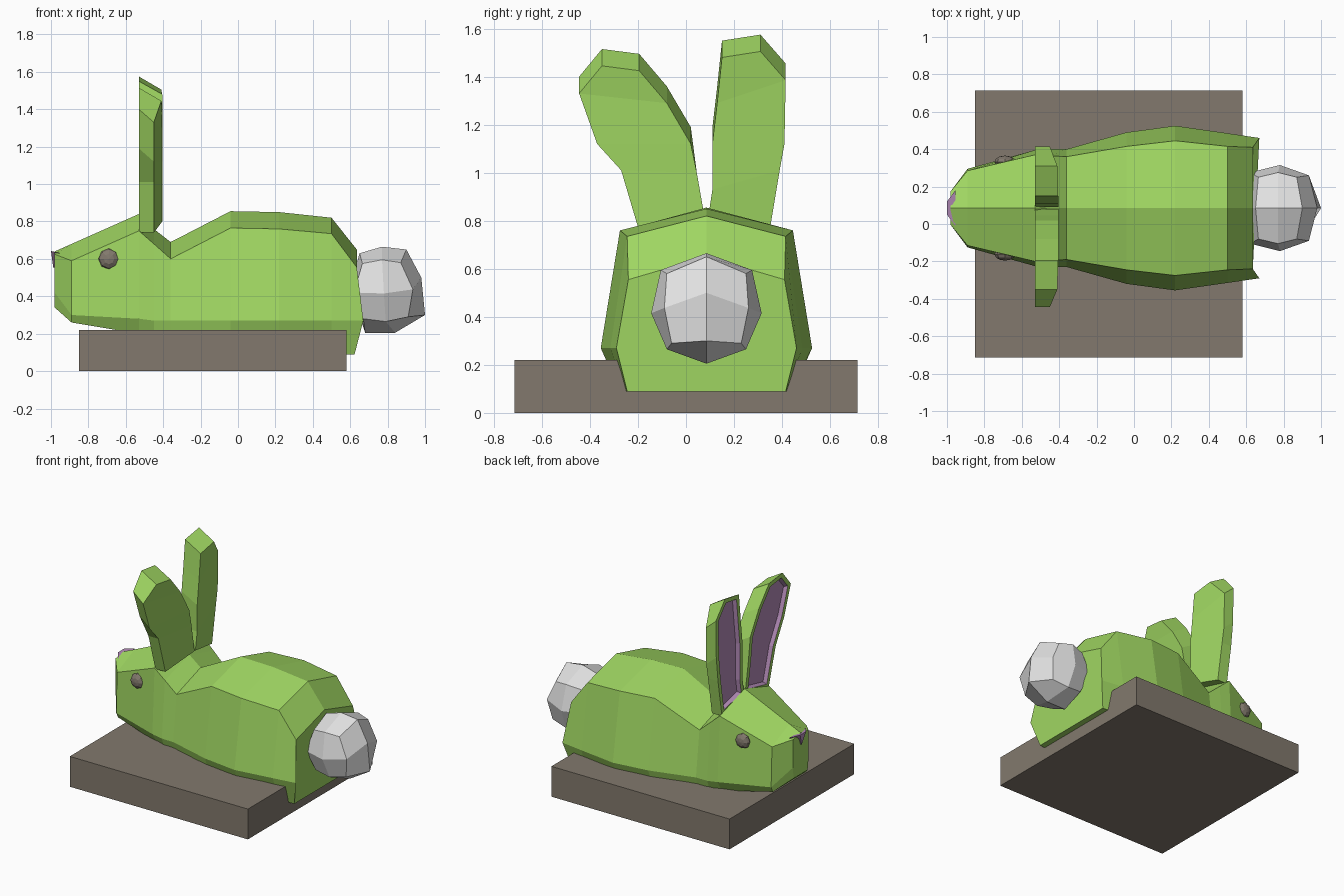
import bpy, bmesh
from mathutils import Vector, Matrix

cube = bpy.data.objects.get("Cube")
if cube:
    bpy.data.objects.remove(cube, do_unlink=True)

MID = 0.085  # the rabbit's own centre line in y


def material(name, rgb):
    lin = [((c / 255 + 0.055) / 1.055) ** 2.4 for c in rgb] + [1]
    m = bpy.data.materials.new(name)
    m.use_nodes = True
    m.diffuse_color = lin
    bsdf = next(n for n in m.node_tree.nodes if n.type == 'BSDF_PRINCIPLED')
    bsdf.inputs["Base Color"].default_value = lin
    return m


green = material("leaf green", (160, 215, 98))
stone = material("warm grey", (130, 121, 109))
white = material("soft white", (226, 226, 226))
mauve = material("mauve", (178, 138, 182))


def finish(name, bm, *mats):
    bmesh.ops.recalc_face_normals(bm, faces=bm.faces)
    me = bpy.data.meshes.new(name)
    bm.to_mesh(me)
    bm.free()
    for m in mats:
        me.materials.append(m)
    ob = bpy.data.objects.new(name, me)
    bpy.context.collection.objects.link(ob)
    return ob


def loft(bm, rings, caps=True):
    """Bridge closed rings of equal length with quads."""
    rows = [[bm.verts.new(p) for p in r] for r in rings]
    n = len(rows[0])
    for a, b in zip(rows, rows[1:]):
        for i in range(n):
            j = (i + 1) % n
            bm.faces.new((a[i], a[j], b[j], b[i]))
    if caps:
        bm.faces.new(rows[0])
        bm.faces.new(rows[-1])
    return rows


# Base slab
bm = bmesh.new()
bmesh.ops.create_cube(bm, size=1, matrix=Matrix.Translation((-0.135, 0, 0.11))
                      @ Matrix.Diagonal((1.43, 1.43, 0.22, 1)))
finish("base_slab", bm, stone)

# Body: x, ridge z, shoulder y z, flank y z, belly y z
sections = [
    (-0.98, .64, .09, .625, .09, .42, .08, .34),
    (-0.89, .68, .20, .59, .21, .30, .19, .26),
    (-0.53, .84, .285, .75, .31, .28, .26, .20),
    (-0.45, .76, .28, .68, .315, .27, .27, .15),
    (-0.36, .69, .275, .60, .315, .27, .27, .10),
    (-0.04, .855, .33, .765, .405, .27, .34, .09),
    (0.22, .85, .36, .76, .44, .27, .36, .09),
    (0.50, .82, .33, .735, .40, .27, .34, .09),
    (0.635, .65, .325, .555, .375, .27, .33, .09),
]
rings = []
for x, ridge, sy, sz, fy, fz, by, bz in sections:
    rump = 0.035 if x > 0.6 else 0
    half = [(x, sy, sz), (x + rump, fy, fz), (x - rump / 3, by, bz)]
    ring = [(x, 0, ridge)] + half + [(a, -b, c) for a, b, c in reversed(half)]
    rings.append([(a, b + MID, c) for a, b, c in ring])
bm = bmesh.new()
loft(bm, rings)
finish("body", bm, green)


# Ears: paired inner and outer edge points (y, z) from root to tip
def ear(name, inner, outer):
    bm = bmesh.new()
    drop = lambda z: z - 0.07 if z > 1.1 else z
    f_in = [bm.verts.new((-0.53, y, z)) for y, z in inner]
    f_out = [bm.verts.new((-0.53, y, z)) for y, z in outer]
    b_in = [bm.verts.new((-0.405, y, drop(z))) for y, z in inner]
    b_out = [bm.verts.new((-0.45 if z < 1.5 else -0.41, y, drop(z))) for y, z in outer]
    front = bm.faces.new(f_in + f_out[::-1])
    strips = [(f_in, b_in), (b_in, b_out), (b_out, f_out)]
    for p, q in strips:
        for i in range(len(p) - 1):
            bm.faces.new((p[i], p[i + 1], q[i + 1], q[i]))
    for k in (0, -1):
        bm.faces.new((f_in[k], b_in[k], b_out[k], f_out[k]))
    bmesh.ops.recalc_face_normals(bm, faces=bm.faces)
    # Green rim, then a sunken mauve hollow
    bmesh.ops.inset_region(bm, faces=[front], thickness=0.03, use_even_offset=True)
    walls = bmesh.ops.inset_region(bm, faces=[front], thickness=0.012,
                                   depth=-0.025, use_even_offset=True)["faces"]
    for f in walls + [front]:
        f.material_index = 1
    finish(name, bm, green, mauve)


ear("right_side_ear",
    [(.08, .80), (.045, 1.0), (.02, 1.19), (-.08, 1.36), (-.195, 1.495)],
    [(-.19, .74), (-.27, 1.01), (-.37, 1.19), (-.445, 1.40), (-.35, 1.515)])
ear("left_side_ear",
    [(.09, .80), (.11, .93), (.11, 1.19), (.13, 1.36), (.15, 1.55)],
    [(.345, .74), (.39, 1.01), (.41, 1.19), (.415, 1.455), (.31, 1.575)])

# Tail: mid-plane octagon, a smaller octagon each side, and a pole
rim = [(.98, .50), (.90, .65), (.77, .665), (.65, .63),
       (.60, .45), (.62, .28), (.68, .205), (.84, .205), (1.0, .30)]
rim.pop(5)
side = [(.935, .437, .175), (.87, .58, .165), (.77, .595, .19), (.665, .575, .165),
        (.62, .42, .19), (.67, .28, .15), (.79, .265, .165), (.91, .29, .145)]
bm = bmesh.new()
sides = [[(x, MID + s * y, z) for x, z, y in side] for s in (-1, 1)]
rows = loft(bm, [sides[0], [(x, MID, z) for x, z in rim], sides[1]], caps=False)
for s, row in ((-1, rows[0]), (1, rows[2])):
    pole = bm.verts.new((.78, MID + s * 0.23, .415))
    for i in range(0, 8, 2):
        bm.faces.new((row[i], row[i + 1], row[(i + 2) % 8], pole))
finish("tail", bm, white)

# Nose: a small wedge, wide above and pointed below
bm = bmesh.new()
loft(bm, [[(-1.0, MID - .035, .642), (-1.0, MID + .035, .642), (-.988, MID, .555)],
          [(-.955, MID - .095, .632), (-.955, MID + .095, .632), (-.95, MID, .55)]])
finish("nose", bm, mauve)

# Eyes: faceted beads set into the cheeks
for s, name in ((-1, "right_side_eye"), (1, "left_side_eye")):
    bm = bmesh.new()
    bmesh.ops.create_uvsphere(
        bm, u_segments=8, v_segments=6, radius=0.056,
        matrix=Matrix.Translation((-0.69, MID + s * 0.247, 0.60))
        @ Matrix.Rotation(1.5708, 4, 'X') @ Matrix.Diagonal((1, 1, 0.6, 1)))
    finish(name, bm, stone)
